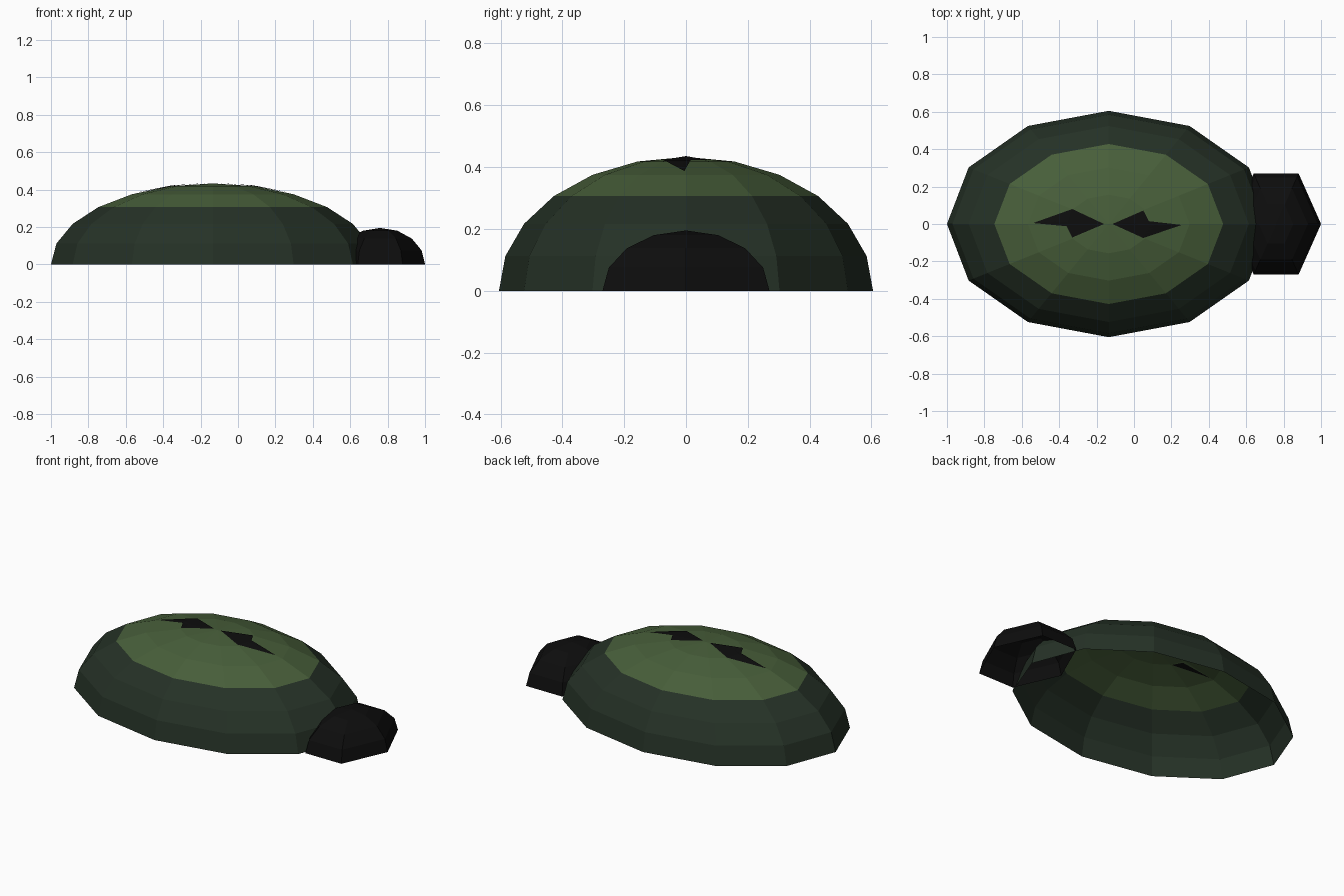
import bpy, bmesh, math
from mathutils import Vector
from mathutils.bvhtree import BVHTree

if "Cube" in bpy.data.objects:
    bpy.data.objects.remove(bpy.data.objects["Cube"])


def material(name, rgb):
    m = bpy.data.materials.new(name)
    m.diffuse_color = (*rgb, 1)
    m.use_nodes = True
    m.node_tree.nodes["Principled BSDF"].inputs["Base Color"].default_value = m.diffuse_color
    return m


dark_green = material("dark green", (0.0185, 0.031, 0.0195))
light_green = material("light green", (0.064, 0.113, 0.042))
black = material("black", (0.004, 0.004, 0.004))


def add_object(name, bm, mats):
    mesh = bpy.data.meshes.new(name)
    bm.to_mesh(mesh)
    for m in mats:
        mesh.materials.append(m)
    bpy.context.collection.objects.link(bpy.data.objects.new(name, mesh))


def half_dome(cx, radii, segments, rings):
    """Open-bottomed faceted half ellipsoid standing on z = 0."""
    bm = bmesh.new()
    rx, ry, rz = radii
    loops = []
    for r in range(rings):
        t = math.pi / 2 * r / rings
        loops.append([bm.verts.new((
            cx + rx * math.cos(t) * math.cos(2 * math.pi * s / segments),
            ry * math.cos(t) * math.sin(2 * math.pi * s / segments),
            rz * math.sin(t))) for s in range(segments)])
    top = bm.verts.new((cx, 0, rz))
    for s in range(segments):
        n = (s + 1) % segments
        for a, b in zip(loops, loops[1:]):
            bm.faces.new((a[s], a[n], b[n], b[s]))
        bm.faces.new((loops[-1][s], loops[-1][n], top))
    return bm


# Shell: dark sides, lighter crown above the middle ring
shell = half_dome(-0.135, (0.865, 0.605, 0.433), 12, 6)
for f in shell.faces:
    f.material_index = 1 if f.calc_center_median().z > 0.306 else 0
add_object("shell", shell, [dark_green, light_green])
tree = BVHTree.FromBMesh(shell)

# Head: small six-sided dome whose back sits inside the shell
add_object("head", half_dome(0.76, (0.24, 0.312, 0.195), 6, 4), [black])


def shell_patch(name, outline, lift):
    """Thin patch that follows the shell surface at a small offset."""
    bm = bmesh.new()
    bm.faces.new([bm.verts.new((x, y, 0)) for x, y in outline])
    bmesh.ops.triangulate(bm, faces=bm.faces[:])
    bmesh.ops.subdivide_edges(bm, edges=bm.edges[:], cuts=4, use_grid_fill=True)
    for v in bm.verts:
        hit = tree.ray_cast(Vector((v.co.x, v.co.y, 1)), Vector((0, 0, -1)))[0]
        v.co.z = hit.z + lift
    bmesh.ops.recalc_face_normals(bm, faces=bm.faces[:])
    if sum(f.normal.z for f in bm.faces) < 0:
        bmesh.ops.reverse_faces(bm, faces=bm.faces[:])
    add_object(name, bm, [black])


# Dark marks on the crown, each with one corner sunk under the shell
shell_patch("rear_mark", [(-0.16, 0), (-0.33, 0.08), (-0.54, 0.005),
                          (-0.36, -0.012), (-0.33, -0.072)], 0.004)
shell_patch("rear_mark_sunken", [(-0.54, 0.005), (-0.33, -0.072), (-0.36, -0.012)], -0.004)
shell_patch("front_mark", [(-0.115, 0), (0.05, -0.075), (0.255, -0.005),
                           (0.08, 0.015), (0.05, 0.072)], 0.004)
shell_patch("front_mark_sunken", [(0.255, -0.005), (0.05, 0.072), (0.08, 0.015)], -0.004)
shell.free()
